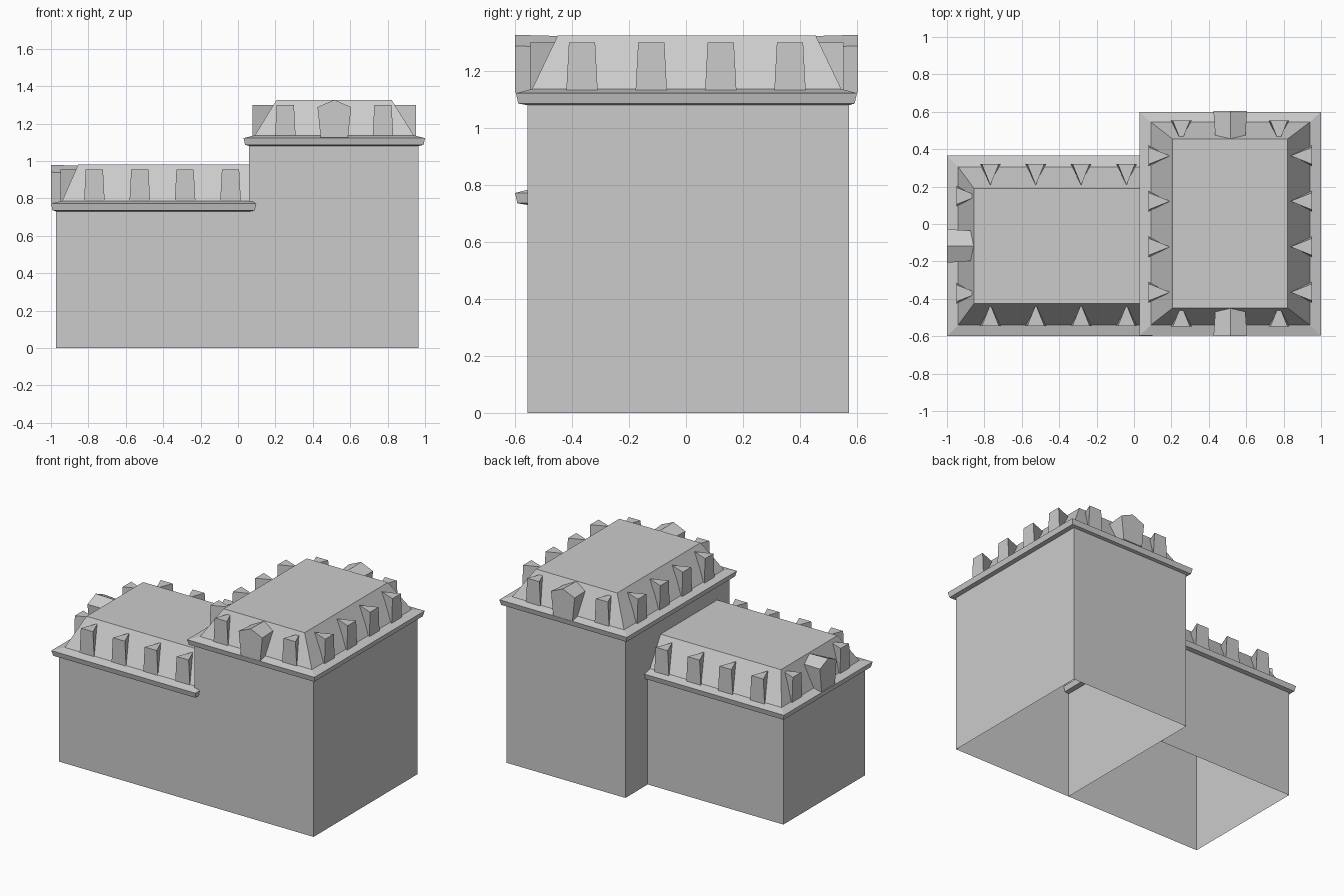
import bpy
import math
from mathutils import Matrix, Vector

cube = bpy.data.objects.get("Cube")
if cube:
    bpy.data.objects.remove(cube)

grey = bpy.data.materials.new("stone_grey")
grey.use_nodes = True
COLOUR = (0.6, 0.6, 0.6, 1)
grey.diffuse_color = COLOUR
grey.node_tree.nodes["Principled BSDF"].inputs["Base Color"].default_value = COLOUR


def make(name, verts, faces):
    mesh = bpy.data.meshes.new(name)
    mesh.from_pydata(verts, [], faces)
    mesh.materials.append(grey)
    obj = bpy.data.objects.new(name, mesh)
    bpy.context.collection.objects.link(obj)
    return obj


def loft(name, rings, cap=False, skip=()):
    """Stack rectangles (x0, x1, y0, y1, z); sides are front, left, back, right."""
    verts, faces = [], []
    for x0, x1, y0, y1, z in rings:
        verts += [(x0, y0, z), (x1, y0, z), (x1, y1, z), (x0, y1, z)]
    for r in range(len(rings) - 1):
        a = 4 * r
        for i in range(4):
            if i not in skip:
                j = (i + 1) % 4
                faces.append((a + i, a + j, a + 4 + j, a + 4 + i))
    if cap:
        n = len(verts)
        faces.append((n - 4, n - 3, n - 2, n - 1))
    return make(name, verts, faces)


def place(obj, x, y, z, facing):
    """Parts are modelled facing -y; turn them towards the wanted side."""
    turns = {"front": 0, "left": 1, "back": 2, "right": 3}
    rot = Matrix.Rotation(turns[facing] * math.pi / 2, 4, "Z")
    obj.data.transform(Matrix.Translation(Vector((x, y, z))) @ rot)


def small_dormer(name, x, y, z, facing):
    # wedge with a tapered front and a flat triangular top
    b, t, d, h = 0.055, 0.046, 0.115, 0.17
    verts = [(-b, 0, 0), (b, 0, 0), (0, d, 0), (-t, 0, h), (t, 0, h), (0, d, h)]
    faces = [(0, 1, 4, 3), (1, 2, 5, 4), (2, 0, 3, 5), (3, 4, 5), (0, 2, 1)]
    place(make(name, verts, faces), x, y, z, facing)


def big_dormer(name, x, y, z, facing):
    # five-sided gabled front, wider at the eaves
    profile = [(-0.073, 0), (0.073, 0), (0.09, 0.163), (0, 0.202), (-0.09, 0.163)]
    depth = 0.148
    verts = [(px, 0, pz) for px, pz in profile]
    verts += [(px * 0.88, depth, pz - 0.004) for px, pz in profile]
    faces = [(0, 1, 2, 3, 4), (9, 8, 7, 6, 5)]
    faces += [(i, i + 5, (i + 1) % 5 + 5, (i + 1) % 5) for i in range(5)]
    place(make(name, verts, faces), x, y, z, facing)


def cornice(name, wall, outer, inner, z):
    x0, x1, y0, y1 = outer
    g = 0.008
    lip = (x0 + g, x1 - g, y0 + g, y1 - g)
    loft(name, [wall + (z,), lip + (z + 0.006,), outer + (z + 0.042,),
                inner + (z + 0.057,)])


# Tall block
tall_wall = (0.06, 0.965, -0.557, 0.573)
tall_base = (0.09, 0.94, -0.54, 0.545)
tall_top = (0.205, 0.822, -0.45, 0.455)
loft("tall_walls", [tall_wall + (0,), tall_wall + (1.08,)])
cornice("tall_cornice", tall_wall, (0.03, 1.0, -0.597, 0.6), tall_base, 1.08)
loft("tall_mansard", [tall_base + (1.137,), tall_top + (1.325,)], cap=True)

# Low block, running into the tall one
low_wall = (-0.972, 0.06, -0.557, 0.33)
low_base = (-0.94, 0.07, -0.54, 0.305)
low_top = (-0.855, 0.07, -0.425, 0.19)
loft("low_walls", [low_wall + (0,), low_wall + (0.73,)], skip=(1,))
cornice("low_cornice", low_wall, (-1.0, 0.098, -0.6, 0.365), low_base, 0.73)
loft("low_mansard", [low_base + (0.787,), low_top + (0.98,)], cap=True)

# Dormers of the tall roof
TZ = 1.13
for y in (-0.365, -0.122, 0.122, 0.365):
    small_dormer("tall_side_dormer", 0.952, y, TZ, "left")
    small_dormer("tall_side_dormer", 0.078, y, TZ, "right")
for facing, edge, far in (("front", -0.548, -0.6), ("back", 0.553, 0.603)):
    for x in (0.253, 0.775):
        small_dormer("tall_end_dormer", x, edge, TZ, facing)
    big_dormer("tall_gabled_dormer", 0.515, far, 1.125, facing)

# Dormers of the low roof
LZ = 0.785
for x in (-0.768, -0.525, -0.283, -0.04):
    small_dormer("low_side_dormer", x, -0.545, LZ, "front")
    small_dormer("low_side_dormer", x, 0.322, LZ, "back")
for y in (0.15, -0.37):
    small_dormer("low_end_dormer", -0.95, y, LZ, "right")
big_dormer("low_gabled_dormer", -1.0, -0.117, 0.777, "right")
